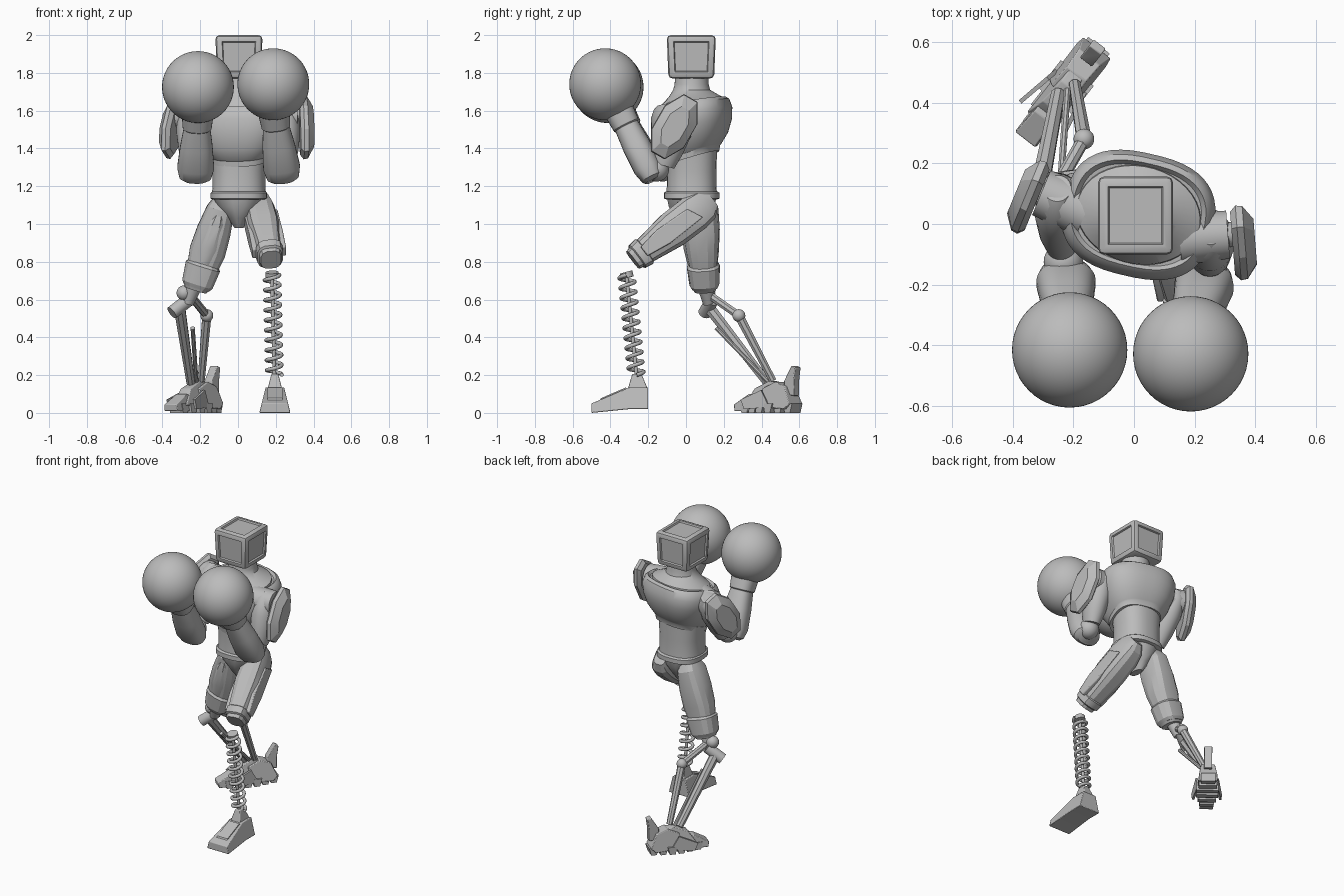
import bpy, bmesh
from math import sin, cos, pi, radians, copysign
from mathutils import Matrix, Vector

if "Cube" in bpy.data.objects:
    bpy.data.objects.remove(bpy.data.objects["Cube"])

metal = bpy.data.materials.new("plain_grey")
metal.use_nodes = True
metal.diffuse_color = (0.5, 0.5, 0.5, 1)
metal.node_tree.nodes["Principled BSDF"].inputs["Base Color"].default_value = (0.5, 0.5, 0.5, 1)


def finish(name, bm, matrix=Matrix(), bevel=0, angle=35):
    bmesh.ops.recalc_face_normals(bm, faces=bm.faces)
    bm.transform(matrix)
    if matrix.determinant() < 0:
        bmesh.ops.reverse_faces(bm, faces=bm.faces)
    mesh = bpy.data.meshes.new(name)
    bm.to_mesh(mesh)
    bm.free()
    mesh.materials.append(metal)
    obj = bpy.data.objects.new(name, mesh)
    bpy.context.collection.objects.link(obj)
    if bevel:
        mod = obj.modifiers.new("bevel", "BEVEL")
        mod.width, mod.segments, mod.limit_method = bevel, 2, "ANGLE"
    bpy.ops.object.select_all(action="DESELECT")
    obj.select_set(True)
    bpy.context.view_layer.objects.active = obj
    bpy.ops.object.shade_smooth_by_angle(angle=radians(angle))
    return obj


def frame(p, q, side=(1, 0, 0)):
    """Matrix at p whose z axis points to q, plus the distance."""
    p, q = Vector(p), Vector(q)
    z = (q - p).normalized()
    y = z.cross(Vector(side)).normalized()
    m = Matrix((y.cross(z), y, z)).transposed().to_4x4()
    return Matrix.Translation(p) @ m, (q - p).length


def loft(name, rings, matrix=Matrix(), n=32, e=2, bevel=0, angle=35):
    """Rings of (z, half width, half depth, y offset, tilt), superelliptic."""
    bm, loops = bmesh.new(), []
    for z, rx, ry, *rest in rings:
        oy, tilt = (rest + [0, 0])[:2]
        loop = []
        for i in range(n):
            a = 2 * pi * (i + 0.5) / n
            x = rx * copysign(abs(cos(a)) ** (2 / e), cos(a))
            y = ry * copysign(abs(sin(a)) ** (2 / e), sin(a))
            loop.append(bm.verts.new((x, y + oy, z + tilt * y)))
        loops.append(loop)
    for a, b in zip(loops, loops[1:]):
        for i in range(n):
            bm.faces.new((a[i], a[(i + 1) % n], b[(i + 1) % n], b[i]))
    bm.faces.new(loops[0])
    bm.faces.new(loops[-1])
    return finish(name, bm, matrix, bevel, angle)


def limb(name, p, q, rings, side=(1, 0, 0), **kw):
    """Loft along p to q; ring positions are fractions of the length."""
    m, length = frame(p, q, side)
    return loft(name, [(r[0] * length, *r[1:]) for r in rings], m, **kw)


def rod(name, p, q, r, r2=None, n=16):
    return limb(name, p, q, [(0, r, r), (1, r2 or r, r2 or r)], n=n)


def ball(name, centre, r):
    bm = bmesh.new()
    bmesh.ops.create_uvsphere(bm, u_segments=48, v_segments=32, radius=r)
    return finish(name, bm, Matrix.Translation(centre), angle=60)


def prism(name, profile, width, matrix=Matrix(), taper=0, bevel=0):
    """Side profile of (y, z) points, narrowing with height by taper."""
    bm = bmesh.new()
    sides = [[bm.verts.new((s * (width / 2 - taper * z), y, z)) for y, z in profile] for s in (-1, 1)]
    k = len(profile)
    for i in range(k):
        j = (i + 1) % k
        bm.faces.new((sides[0][i], sides[0][j], sides[1][j], sides[1][i]))
    for s in sides:
        bm.faces.new(s)
    return finish(name, bm, matrix, bevel)


# Head with recessed panels
bm = bmesh.new()
bmesh.ops.create_cube(bm, size=1, matrix=Matrix.Diagonal((0.25, 0.26, 0.23, 1)))
for v in bm.verts:
    if v.co.z < 0:
        v.co.x *= 0.93
        v.co.y *= 0.93
bmesh.ops.bevel(bm, geom=bm.edges[:], offset=0.022, segments=2, profile=0.5, affect="EDGES")
panels = [f for f in bm.faces if f.calc_area() > 0.02 and f.normal.z > -0.5]
bmesh.ops.inset_individual(bm, faces=panels, thickness=0.018, depth=0)
bmesh.ops.inset_individual(bm, faces=panels, thickness=0.006, depth=-0.01)
finish("head", bm, Matrix.Translation((0.005, 0.028, 1.885)))

# Torso, turned slightly at the waist
turn = Matrix.Translation((0.015, 0.03, 0)) @ Matrix.Rotation(radians(-13), 4, "Z")
loft("chest", [(1.35, .14, .125, 0, .3), (1.345, .155, .14, 0, .3), (1.375, .16, .145, 0, .3),
               (1.38, .165, .15, 0, .3), (1.44, .21, .185, 0, .25), (1.52, .24, .205, 0, .2),
               (1.59, .25, .205, 0, .15), (1.635, .235, .19, 0, .15), (1.65, .22, .172, 0, .15),
               (1.635, .205, .16, 0, .15)], turn, n=48, e=2.6)
loft("neck", [(1.62, .21, .165, 0, .15), (1.65, .205, .16, 0, .15), (1.685, .13, .12, 0, .1),
              (1.71, .098, .098), (1.74, .09, .09), (1.79, .088, .088)], turn, n=40)
waist = Matrix.Translation((0.005, 0.03, 0))
loft("abdomen", [(1.15, .145, .135), (1.2, .14, .132), (1.28, .14, .132), (1.38, .15, .135, 0, .3)], waist, e=2.4)
loft("belt", [(1.13, .14, .135), (1.135, .15, .148), (1.165, .15, .148), (1.172, .142, .138)], waist, e=2.6)
loft("pelvis", [(0.98, .025, .05), (1.03, .06, .09), (1.09, .115, .125), (1.14, .14, .135)], waist, n=12)

# Arms in guard: shoulder, upper arm, elbow, forearm, round glove
arms = {
    "left": ((.25, -.04, 1.57), (.25, -.12, 1.31), (.235, -.19, 1.27), (.195, -.335, 1.56), (.187, -.428, 1.74), (1, .08, 0)),
    "right": ((-.25, .08, 1.57), (-.24, -.07, 1.31), (-.225, -.18, 1.27), (-.215, -.325, 1.55), (-.212, -.415, 1.725), (-.92, .38, 0)),
}
for s, (shoulder, bend, elbow, wrist, glove, out) in arms.items():
    c, out = Vector(shoulder), Vector(out).normalized()
    rod(s + "_shoulder_hub", c - out * .1, c + out * .06, .088, .08, 24)
    rod(s + "_shoulder_cap", c + out * .05, c + out * .075, .045, .04, 24)
    limb(s + "_upper_arm", c, bend, [(-.25, .045, .05), (-.1, .07, .085), (.3, .08, .095), (.7, .07, .08), (1, .05, .06)])
    ball(s + "_elbow", (Vector(bend) + Vector(elbow)) / 2, .065)
    limb(s + "_forearm", elbow, wrist, [(-.13, .06, .045), (-.08, .085, .06), (.1, .098, .075), (.5, .086, .075),
                                        (.85, .07, .066), (.87, .077, .073), (1.15, .085, .08)], e=2.5)
    ball(s + "_glove", glove, .19)
    # Shield plate outside the upper arm
    base = c + out * .075 + Vector((0, -.03, -.055))
    limb(s + "_arm_plate", base, base + out * .075,
         [(0, .085, .165), (.25, .108, .19), (.55, .105, .185), (1, .06, .12)],
         side=(0, .87, -.5), n=8, angle=20)

# Left leg: armoured thigh, knee pivot and spring
hip, knee = (.105, .1, 1.1), (.175, -.28, .81)
limb("left_thigh", hip, knee, [(-.1, .04, .05), (0, .065, .09), (.15, .08, .102), (.45, .085, .1), (.8, .068, .075),
                               (.92, .065, .068), (1, .055, .058)], n=12, e=3, angle=20)
for s in (-1, 1):
    m, length = frame(hip, knee)
    strip = prism("left_thigh_panel", [(-.045, .06), (.04, .1), (.05, .3), (.03, .42), (-.03, .42), (-.05, .28)],
                  .03, m @ Matrix.Translation((s * .075, 0, 0)), bevel=.006)
limb("left_knee_guard", hip, knee, [(.83, .06, .07), (.85, .073, .082), (.94, .07, .075), (.96, .055, .06)], n=12, e=3)
rod("left_knee_pivot", (.13, -.32, .765), (.225, -.32, .765), .042, n=24)
rod("left_knee_pin", (.12, -.32, .765), (.235, -.32, .765), .02)
top, foot = (.18, -.315, .73), (.193, -.262, .2)
rod("spring_core", top, foot, .01)
rod("spring_collar", (.18, -.318, .745), (.181, -.31, .715), .035)
m, length = frame(top, foot)
turns, steps = 10, 20
coil = bpy.data.curves.new("spring_path", "CURVE")
coil.dimensions, coil.bevel_depth, coil.bevel_resolution = "3D", .0105, 2
line = coil.splines.new("POLY")
line.points.add(turns * steps)
for i, pt in enumerate(line.points):
    a = 2 * pi * i / steps
    pt.co = (*(m @ Vector((.04 * cos(a), .04 * sin(a), length * i / (turns * steps)))), 1)
spring = bpy.data.objects.new("leg_spring", coil)
coil.materials.append(metal)
bpy.context.collection.objects.link(spring)

# Left foot
at = Matrix.Translation((.195, 0, 0))
prism("left_foot", [(-.5, 0), (-.5, .05), (-.3, .135), (-.2, .135), (-.2, .02), (-.3, .02)], .165, at, .25, .004)
prism("left_foot_panel", [(-.46, .06), (-.45, .078), (-.32, .134), (-.3, .12)], .08, at, 0)
prism("left_ankle", [(-.31, .12), (-.285, .205), (-.235, .205), (-.2, .12)], .14, at, .25, .004)

# Right leg: thigh, knee cup and two-bar shin
hip, knee = (-.085, .07, 1.1), (-.225, .1, .65)
limb("right_thigh", hip, knee, [(-.08, .05, .06), (.05, .075, .1), (.3, .092, .1), (.55, .098, .088), (.72, .085, .075),
                                (.95, .075, .07), (1, .06, .06)], n=14, e=2.6, angle=20)
limb("right_knee_cup", hip, knee, [(.68, .08, .075), (.72, .096, .088), (.93, .085, .08), (.97, .07, .07)], n=14, e=2.6, angle=20)
limb("right_thigh_plate", hip, knee, [(.1, .03, .03, .07), (.2, .05, .04, .07), (.5, .06, .04, .06), (.68, .04, .03, .055)], n=8)
ball("right_knee_ball", (-.285, .115, .635), .04)
rod("right_knee_neck", (-.23, .1, .68), (-.265, .12, .58), .045, .03)
rod("right_knee_axle", (-.35, .1, .53), (-.26, .14, .6), .036)
rod("right_shin_bar", (-.31, .12, .56), (-.25, .43, .16), .032, .024, 8)
rod("right_shin_brace", (-.24, .16, .45), (-.22, .44, .16), .012, n=8)
rod("right_calf_link", (-.25, .13, .62), (-.165, .28, .515), .022, .022, 8)
ball("right_calf_joint", (-.165, .28, .515), .034)
rod("right_calf_bar", (-.165, .28, .515), (-.195, .46, .17), .026, .02, 8)

# Right foot: layered blades, ridged sole and heel spur
at = Matrix.Translation((-.22, .455, 0)) @ Matrix.Rotation(radians(-38), 4, "Z")
prism("right_toe_blade", [(-.22, .01), (-.225, .045), (-.13, .1), (-.06, .09), (-.06, .01)], .09, at, .1, .004)
prism("right_instep", [(-.15, .04), (-.09, .13), (.0, .17), (.06, .16), (.06, .03)], .12, at, .2, .004)
prism("right_heel_block", [(-.02, .03), (-.03, .13), (.05, .165), (.12, .14), (.16, .05), (.13, .02)], .13, at, .15, .004)
prism("right_heel_spur", [(.1, .1), (.1, .17), (.15, .25), (.175, .24), (.165, .17), (.165, .09)], .05, at, 0, .004)
for i in range(6):
    y = -.17 + i * .058
    prism("right_sole_ridge", [(y, 0), (y - .01, .05), (y + .05, .05), (y + .036, 0)], .09 + .012 * min(i, 5 - i) * 2, at)
for s in (-1, 1):
    prism("right_side_fin", [(-.12, .02), (-.14, .07), (-.02, .12), (.03, .03)], .014,
          at @ Matrix.Translation((s * .062, 0, 0)) @ Matrix.Rotation(s * .2, 4, "Z"))
